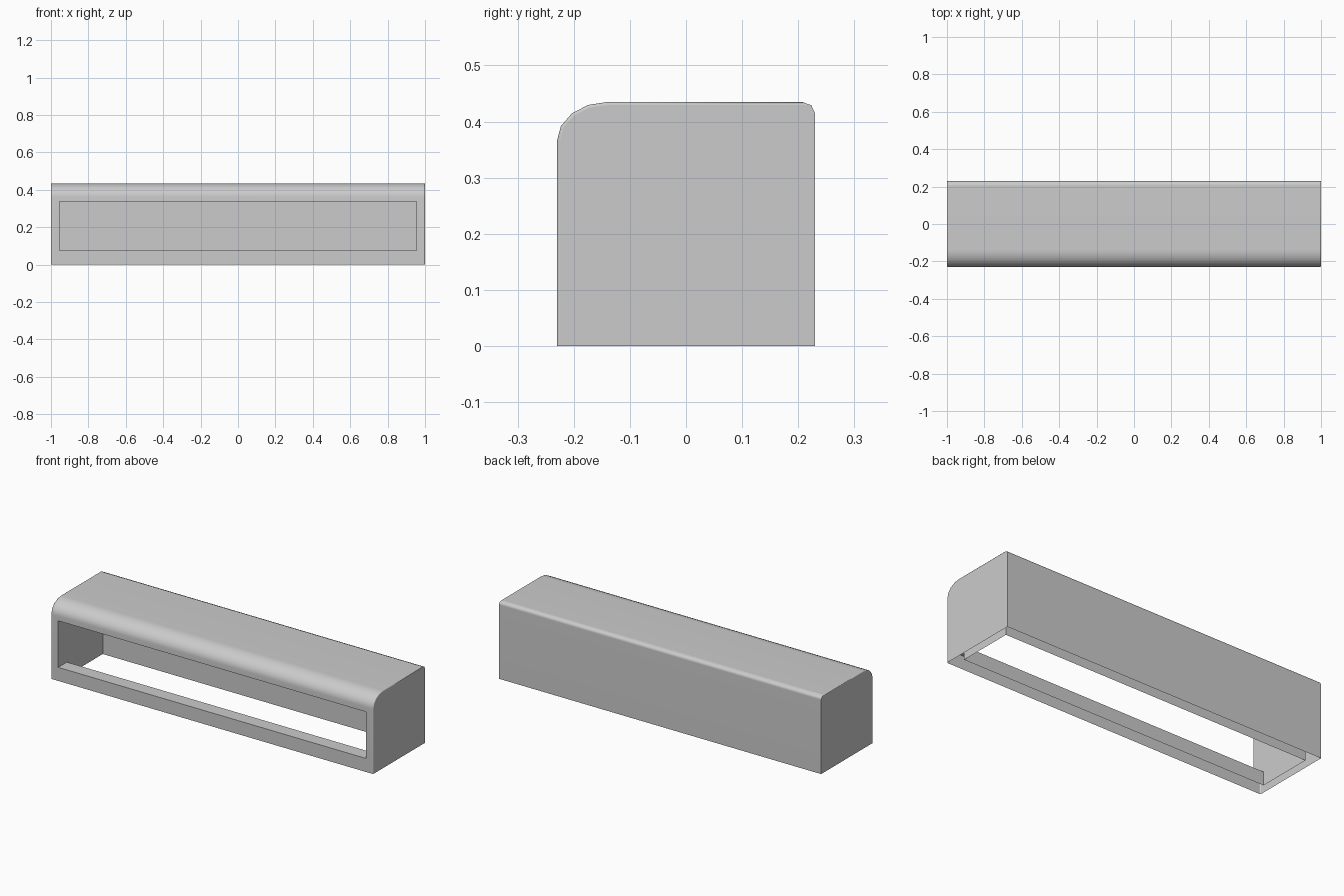
import bpy, bmesh, math

if "Cube" in bpy.data.objects:
    bpy.data.objects.remove(bpy.data.objects["Cube"])

HALF = 1.0          # half length along x
WALL_X = 0.045
FRONT_IN, BACK_IN = -0.153, 0.165   # inner faces of front and back walls
WIN_LO, WIN_HI = 0.076, 0.337       # window heights
CEILING = 0.337


def corner(cx, cz, rx, rz, a0, a1, steps):
    """Points of an elliptical corner in the y-z profile."""
    return [(cx + rx * math.cos(math.radians(a0 + (a1 - a0) * i / steps)),
             cz + rz * math.sin(math.radians(a0 + (a1 - a0) * i / steps)))
            for i in range(steps + 1)]


def prism(name, profile, half, round_end=None):
    """Extrude a y-z profile along x; optionally round the end edges."""
    bm = bmesh.new()
    rings = [[bm.verts.new((x, y, z)) for y, z in profile] for x in (-half, half)]
    n = len(profile)
    bm.faces.new(rings[0])
    bm.faces.new(rings[1][::-1])
    for i in range(n):
        j = (i + 1) % n
        bm.faces.new((rings[0][i], rings[1][i], rings[1][j], rings[0][j]))
    bmesh.ops.recalc_face_normals(bm, faces=bm.faces)
    if round_end:
        edges = []
        for e in bm.edges:
            a, b = e.verts
            at_end = abs(a.co.x - b.co.x) < 1e-6
            bottom = max(a.co.z, b.co.z) < 1e-6
            back = min(a.co.y, b.co.y) > 0.2
            if at_end and not bottom and not back:
                edges.append(e)
        bmesh.ops.bevel(bm, geom=edges, offset=round_end, offset_type='OFFSET',
                        segments=4, profile=0.5, affect='EDGES', clamp_overlap=True)
        bmesh.ops.recalc_face_normals(bm, faces=bm.faces)
    me = bpy.data.meshes.new(name)
    bm.to_mesh(me)
    bm.free()
    ob = bpy.data.objects.new(name, me)
    bpy.context.collection.objects.link(ob)
    return ob


# Outer casing: large round at the front top edge, small one at the back
outline = [(0.23, 0.0)]
outline += corner(0.207, 0.415, 0.023, 0.02, 0, 90, 2)
outline += corner(-0.14, 0.365, 0.09, 0.07, 90, 180, 4)
outline += [(-0.23, 0.0)]
casing = prism("casing", outline, HALF, 0.018)

# Cutter: cavity open at the bottom, joined to the front window
cavity = prism("cavity_cutter", [
    (BACK_IN, -0.1), (BACK_IN, CEILING), (-0.3, WIN_HI),
    (-0.3, WIN_LO), (FRONT_IN, WIN_LO), (FRONT_IN, -0.1)], HALF - WALL_X)
cavity.hide_render = True

mod = casing.modifiers.new("hollow", 'BOOLEAN')
mod.operation = 'DIFFERENCE'
mod.solver = 'EXACT'
mod.object = cavity
bpy.ops.object.select_all(action='DESELECT')
casing.select_set(True)
bpy.context.view_layer.objects.active = casing
bpy.ops.object.modifier_apply(modifier=mod.name)
bpy.data.objects.remove(cavity)

# The underside has no rim faces: inner and outer skins end open
bm = bmesh.new()
bm.from_mesh(casing.data)
rim = [f for f in bm.faces if all(abs(v.co.z) < 1e-5 for v in f.verts)]
bmesh.ops.delete(bm, geom=rim, context='FACES')
bm.to_mesh(casing.data)
bm.free()

# Smooth the rounds, keep the cut edges crisp
bpy.ops.object.shade_smooth_by_angle(angle=math.radians(46))
wn = casing.modifiers.new("weighted_normals", 'WEIGHTED_NORMAL')
wn.keep_sharp = True
